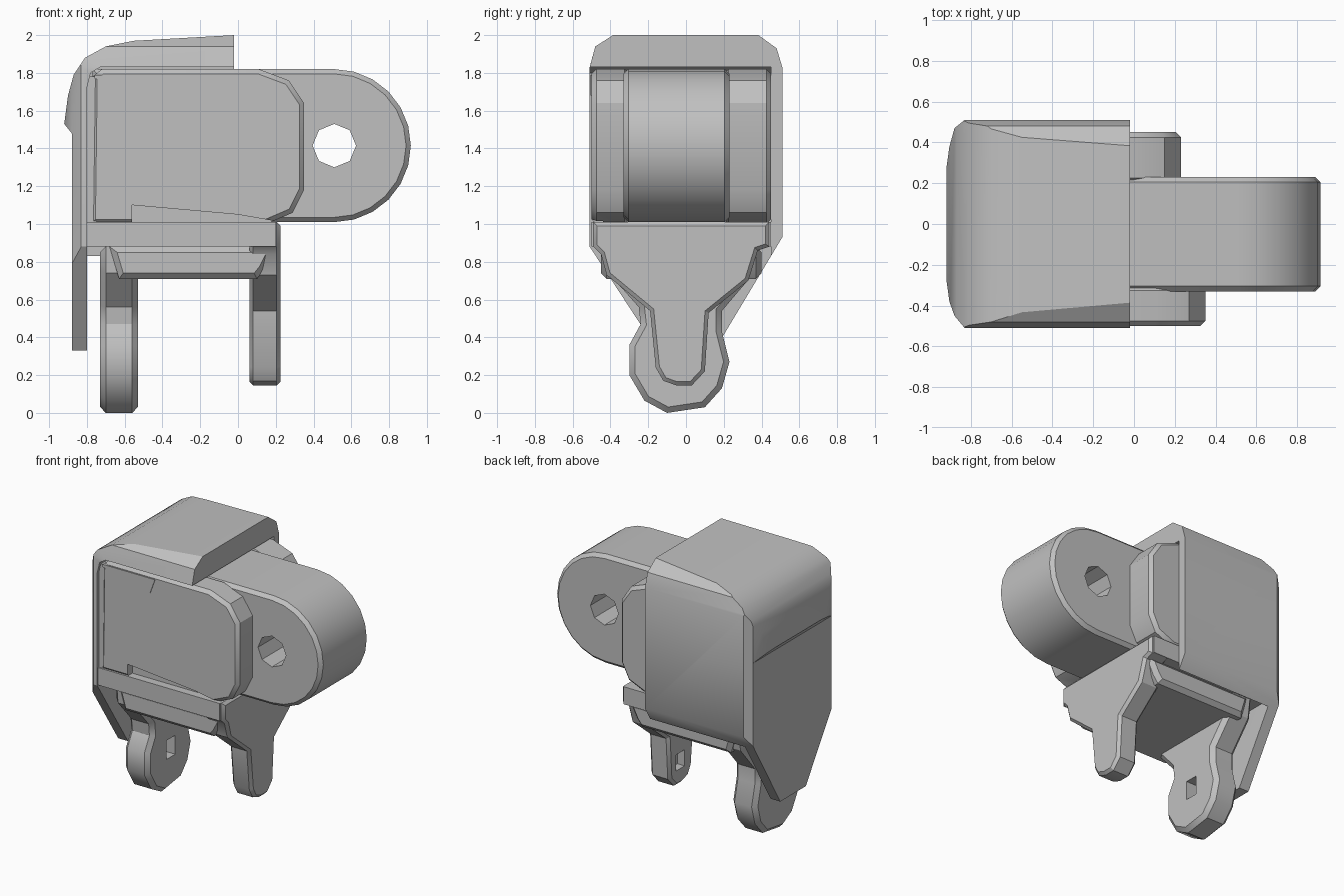
import bpy, bmesh, math

if "Cube" in bpy.data.objects:
    bpy.data.objects.remove(bpy.data.objects["Cube"], do_unlink=True)

grey = bpy.data.materials.new("plain grey")
grey.use_nodes = True
colour = (0.53, 0.53, 0.53, 1)
grey.diffuse_color = colour
grey.node_tree.nodes["Principled BSDF"].inputs["Base Color"].default_value = colour

PLACE = {
    "x": lambda a, b, t: (t, a, b),
    "y": lambda a, b, t: (a, t, b),
    "z": lambda a, b, t: (a, b, t),
}


def prism(name, outline, axis, low, high, bevel=0):
    """Extrude an outline along an axis, with optional chamfered rims."""
    bm = bmesh.new()
    rings = [[bm.verts.new(PLACE[axis](a, b, t)) for a, b in outline]
             for t in (low, high)]
    caps = [bm.faces.new(ring) for ring in rings]
    n = len(outline)
    for i in range(n):
        j = (i + 1) % n
        bm.faces.new((rings[0][i], rings[0][j], rings[1][j], rings[1][i]))
    bmesh.ops.recalc_face_normals(bm, faces=bm.faces)
    if bevel:
        rims = list({e for c in caps for e in c.edges})
        bmesh.ops.bevel(bm, geom=rims, offset=bevel, segments=1, affect="EDGES")
    mesh = bpy.data.meshes.new(name)
    bm.to_mesh(mesh)
    bm.free()
    mesh.materials.append(grey)
    obj = bpy.data.objects.new(name, mesh)
    bpy.context.collection.objects.link(obj)
    return obj


def rect(a0, a1, b0, b1):
    return [(a0, b0), (a1, b0), (a1, b1), (a0, b1)]


def box(name, x, y, z, bevel=0):
    return prism(name, rect(*x, *y), "z", *z, bevel)


def carve(obj, tool, operation="DIFFERENCE"):
    """Apply a boolean and discard its tool."""
    mod = obj.modifiers.new("carve", "BOOLEAN")
    mod.operation, mod.solver, mod.object = operation, "EXACT", tool
    bpy.context.view_layer.objects.active = obj
    bpy.ops.object.modifier_apply(modifier=mod.name)
    bpy.data.objects.remove(tool, do_unlink=True)


def circle(cx, cz, r, n, start, end):
    return [(cx + r * math.cos(start + (end - start) * i / n),
             cz + r * math.sin(start + (end - start) * i / n)) for i in range(n + 1)]


# Outer cover: three crossed outlines, hollowed out
cover = prism("outer_cover", [
    (-0.02, 0.33), (-0.88, 0.33), (-0.88, 1.48), (-0.92, 1.53), (-0.9, 1.68),
    (-0.87, 1.79), (-0.81, 1.88), (-0.7, 1.94), (-0.55, 1.97), (-0.02, 2)],
    "y", -0.6, 0.6)
carve(cover, prism("side_outline", [
    (-0.15, 0.33), (0.15, 0.33), (0.51, 0.93), (0.51, 1.83), (0.48, 1.93),
    (0.37, 2.01), (-0.37, 2.01), (-0.48, 1.94), (-0.51, 1.83), (-0.51, 0.88)],
    "x", -1, 0.5), "INTERSECT")
carve(cover, prism("plan_outline", [
    (0.2, -0.51), (0.2, 0.51), (-0.83, 0.51), (-0.88, 0.47), (-0.905, 0.38),
    (-0.93, 0.2), (-0.93, -0.2), (-0.905, -0.38), (-0.88, -0.45), (-0.83, -0.51)],
    "z", 0, 2.2), "INTERSECT")
carve(cover, prism("hollow", [
    (-0.8, 0.1), (0.5, 0.1), (0.5, 1.83), (-0.73, 1.83), (-0.78, 1.8), (-0.8, 1.72)],
    "y", -0.8, 0.45))


# Housing cheeks on both sides of the hinge tongue
def cheek(name, reach, y0, y1):
    return prism(name, [
        (-0.78, 1.0), (reach - 0.2, 1.0), (reach - 0.06, 1.06), (reach, 1.18),
        (reach, 1.64), (reach - 0.08, 1.76), (reach - 0.24, 1.82),
        (-0.72, 1.82), (-0.77, 1.78)], "y", y0, y1, 0.025)


front_cheek = cheek("front_cheek", 0.35, -0.5, -0.3)
back_cheek = cheek("back_cheek", 0.23, 0.2, 0.45)
carve(front_cheek, prism("ledge_cut", [
    (-0.56, 0.95), (0.22, 0.95), (0.2, 1.015), (0.0, 1.05), (-0.56, 1.1)],
    "y", -0.6, -0.44))
prism("cheek_trim", [(-0.76, 1.79), (-0.76, 1.77), (-0.37, 1.68), (-0.33, 1.79)],
      "y", -0.505, -0.48)
box("rear_lining", (-0.8, -0.75), (-0.49, 0.45), (0.88, 1.78))

# Hinge tongue with a round end and a pin hole
half = math.pi / 2
tongue = prism("hinge_tongue", [(-0.77, 1.82), (-0.77, 1.01)]
               + circle(0.51, 1.415, 0.405, 12, -half, half),
               "y", -0.33, 0.23, 0.025)
carve(tongue, prism("pin_hole", circle(0.51, 1.415, 0.115, 8, 0, 4 * half)[:-1],
                    "y", -1, 1))

# Stepped base under the housing
box("base_rim", (-0.8, 0.2), (-0.5, 0.45), (0.88, 1.01))
prism("base_block", [(-0.68, 0.88), (-0.63, 0.71), (0.1, 0.71), (0.14, 0.76),
                     (0.2, 0.88)], "y", -0.45, 0.4, 0.03)

# Two hanging lugs, each with a small pocket
narrow_lug = prism("narrow_lug", [
    (-0.49, 1.01), (-0.49, 0.88), (-0.45, 0.84), (-0.42, 0.73), (-0.19, 0.54),
    (-0.16, 0.24), (-0.12, 0.17), (-0.05, 0.145), (0.03, 0.145), (0.1, 0.22),
    (0.12, 0.53), (0.33, 0.7), (0.38, 0.86), (0.44, 0.88), (0.44, 1.01)],
    "x", 0.06, 0.225, 0.02)
wide_lug = prism("wide_lug", [
    (-0.42, 0.88), (-0.41, 0.74), (-0.25, 0.56), (-0.24, 0.47), (-0.3, 0.36),
    (-0.3, 0.2), (-0.22, 0.07), (-0.1, 0.005), (0.1, 0.035), (0.19, 0.13),
    (0.23, 0.27), (0.19, 0.43), (0.19, 0.54), (0.36, 0.74), (0.38, 0.88)],
    "x", -0.73, -0.53, 0.03)
carve(wide_lug, box("pocket", (-0.62, -0.4), (-0.08, 0.02), (0.24, 0.38)))
carve(narrow_lug, box("pocket", (0, 0.12), (-0.07, 0.03), (0.26, 0.38)))

# Rest the lowest lug on the ground and soften the shallow angles
lowest = min(v.co.z for v in wide_lug.data.vertices)
for vert in wide_lug.data.vertices:
    vert.co.z -= lowest if vert.co.z < 0.1 else 0
bpy.ops.object.select_all(action="DESELECT")
for obj in bpy.context.collection.objects:
    if obj.type == "MESH":
        obj.select_set(True)
        bpy.context.view_layer.objects.active = obj
bpy.ops.object.shade_smooth_by_angle(angle=math.radians(32))
